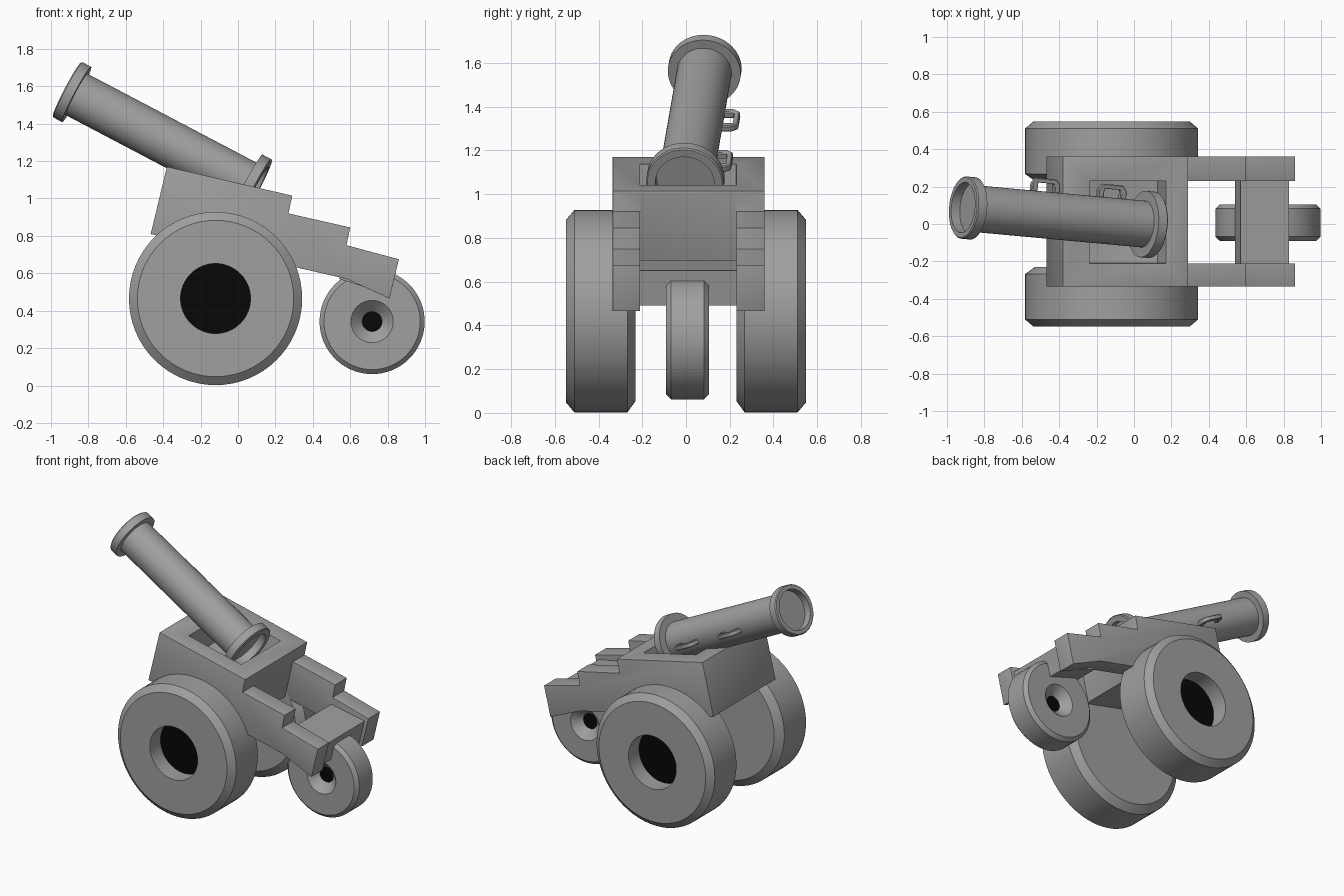
import bpy, bmesh, math
from mathutils import Matrix, Vector

if "Cube" in bpy.data.objects:
    bpy.data.objects.remove(bpy.data.objects["Cube"])


def material(name, value):
    m = bpy.data.materials.new(name)
    m.use_nodes = True
    m.diffuse_color = (value, value, value, 1)
    m.node_tree.nodes["Principled BSDF"].inputs["Base Color"].default_value = (value, value, value, 1)
    return m


GREY, BLACK = material("grey", 0.35), material("black", 0.002)


def finish(name, bm, matrix):
    bmesh.ops.recalc_face_normals(bm, faces=bm.faces)
    mesh = bpy.data.meshes.new(name)
    bm.to_mesh(mesh)
    bm.free()
    mesh.materials.append(GREY)
    mesh.materials.append(BLACK)
    ob = bpy.data.objects.new(name, mesh)
    ob.matrix_world = matrix
    bpy.context.collection.objects.link(ob)
    return ob


def activate(ob):
    bpy.ops.object.select_all(action='DESELECT')
    ob.select_set(True)
    bpy.context.view_layer.objects.active = ob


def smooth(ob):
    activate(ob)
    bpy.ops.object.shade_smooth_by_angle(angle=math.radians(32))


def lathe(name, profile, matrix, caps=(0, 0), sides=64):
    """Turn (radius, height) points about local x; caps are material slots."""
    bm = bmesh.new()
    angles = [math.tau * i / sides for i in range(sides)]
    rings = [[bm.verts.new((h, r * math.cos(a), r * math.sin(a))) for a in angles]
             for r, h in profile]
    for a, b in zip(rings, rings[1:]):
        for i in range(sides):
            j = (i + 1) % sides
            bm.faces.new((a[i], a[j], b[j], b[i]))
    for ring, slot in zip((rings[0], rings[-1]), caps):
        bm.faces.new(ring).material_index = slot
    ob = finish(name, bm, matrix)
    smooth(ob)
    return ob


def prism(name, points, y0, y1, matrix=Matrix()):
    """Extrude an (x, z) outline from y0 to y1."""
    bm = bmesh.new()
    face = bm.faces.new([bm.verts.new((x, y0, z)) for x, z in points])
    new = bmesh.ops.extrude_face_region(bm, geom=[face])["geom"]
    bmesh.ops.translate(bm, vec=(0, y1 - y0, 0),
                        verts=[v for v in new if isinstance(v, bmesh.types.BMVert)])
    return finish(name, bm, matrix)


def bevel(ob, width, segments):
    mod = ob.modifiers.new("rounding", 'BEVEL')
    mod.width, mod.segments = width, segments
    mod.limit_method, mod.angle_limit = 'ANGLE', math.radians(30)
    activate(ob)
    bpy.ops.object.modifier_apply(modifier=mod.name)
    smooth(ob)


def cut(ob, cutter):
    cutter.hide_render = True
    mod = ob.modifiers.new("cut", 'BOOLEAN')
    mod.operation, mod.solver, mod.object = 'DIFFERENCE', 'EXACT', cutter
    activate(ob)
    bpy.ops.object.modifier_apply(modifier=mod.name)
    bpy.data.objects.remove(cutter)


# Carriage: stepped side outline, open between the rear arms, hollow on top
carriage = prism("carriage", [(-0.38, 1.17), (0.29, 1.015), (0.27, 0.92), (0.6, 0.845),
                              (0.58, 0.75), (0.86, 0.675), (0.81, 0.465), (0.58, 0.57),
                              (-0.467, 0.81)], -0.335, 0.36)
cut(carriage, prism("arm_gap", [(0.357, 1.3), (1.2, 1.3), (1.2, 0.2), (0.1, 0.2)], -0.21, 0.23))
cut(carriage, prism("recess", [(-0.19, 1.3), (0.23, 1.3), (0.125, 0.84), (-0.3, 0.93)], -0.21, 0.23))
bevel(carriage, 0.028, 3)

# Cross plate holding the rear wheel
prism("cross_plate", [(0.57, 0.7), (0.83, 0.65), (0.79, 0.49), (0.54, 0.57)], -0.23, 0.25)

# Large wheels with a blind dark hub on the outer side
for side, name in ((-1, "front_wheel"), (1, "back_wheel")):
    place = Matrix.Translation((-0.12, 0, 0.465)) @ Matrix.Rotation(side * math.pi / 2, 4, 'Z')
    lathe(name, [(0.41, 0.23), (0.463, 0.268), (0.463, 0.51), (0.418, 0.548),
                 (0.187, 0.548), (0.187, 0.43)], place, (0, 1))

# Small rear wheel, dished on both sides
half = [(0.053, 0.04), (0.113, 0.098), (0.257, 0.098), (0.281, 0.075)]
lathe("rear_wheel", [(r, -h) for r, h in half] + half[::-1],
      Matrix.Translation((0.717, 0.007, 0.342)) @ Matrix.Rotation(math.pi / 2, 4, 'Z'), (1, 1))

# Barrel with a collar at each end, slightly turned to one side
breech, muzzle = Vector((0.10, -0.005, 1.05)), Vector((-0.914, 0.088, 1.583))
axis = muzzle - breech
length = axis.length
aim = Matrix.Translation(breech) @ axis.to_track_quat('X', 'Z').to_matrix().to_4x4()
lathe("barrel", [(0.135, 0.052), (0.135, 0), (0.172, 0), (0.178, 0.006), (0.178, 0.058),
                 (0.125, 0.058), (0.125, length - 0.058), (0.167, length - 0.058),
                 (0.167, length - 0.006), (0.161, length), (0.135, length),
                 (0.135, length - 0.052)], aim)

# Lifting handles on the barrel's back side: the barrel's local -y
grip = [(-0.085, 0.1), (-0.085, 0.165), (-0.06, 0.195), (0.06, 0.195), (0.085, 0.165),
        (0.085, 0.1), (0.05, 0.1), (0.05, 0.17), (-0.05, 0.17), (-0.05, 0.1)]
for name, along in (("muzzle_handle", 0.657), ("breech_handle", 0.255)):
    place = aim @ Matrix.Translation((along, 0, -0.02)) @ Matrix.Rotation(math.pi / 2, 4, 'X')
    handle = prism(name, grip, -0.016, 0.016, place)
    bevel(handle, 0.005, 1)
